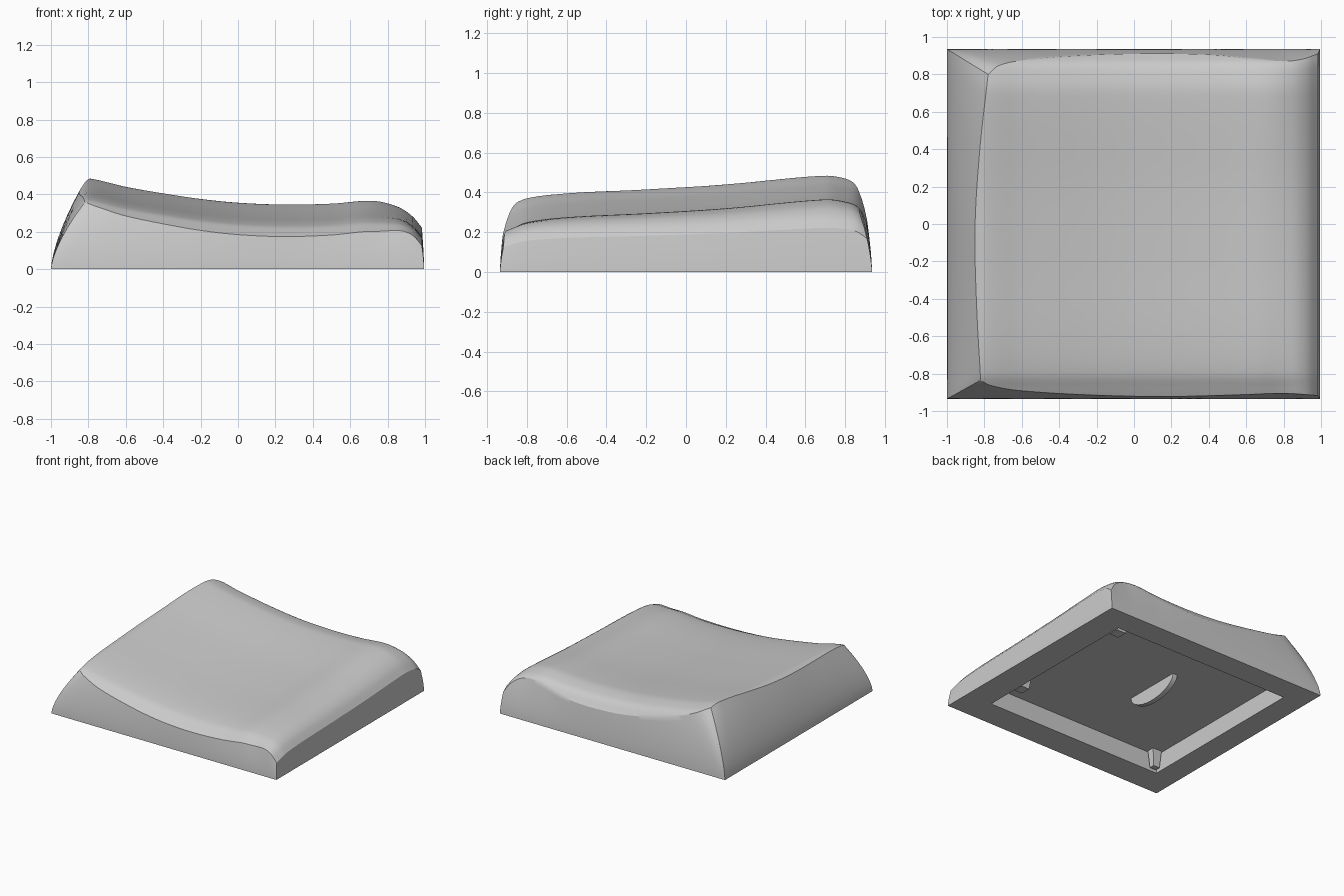
import bpy, bmesh, math
from mathutils import Vector

cube = bpy.data.objects.get("Cube")
if cube:
    bpy.data.objects.remove(cube, do_unlink=True)

grey = bpy.data.materials.new("light grey plastic")
grey.use_nodes = True
COLOUR = (0.6, 0.6, 0.6, 1)
grey.diffuse_color = COLOUR
grey.node_tree.nodes["Principled BSDF"].inputs["Base Color"].default_value = COLOUR


def lerp(a, b, t):
    return a + (b - a) * t


def smoothstep(t):
    t = min(max(t, 0), 1)
    return t * t * (3 - 2 * t)


def curve(points):
    """Smooth function through a few (position, value) points."""
    n = len(points)
    slope = []
    for i in range(n):
        a, b = points[max(i - 1, 0)], points[min(i + 1, n - 1)]
        slope.append((b[1] - a[1]) / (b[0] - a[0]))

    def value(x):
        x = min(max(x, points[0][0]), points[-1][0])
        i = 0
        while i < n - 2 and x > points[i + 1][0]:
            i += 1
        (x0, y0), (x1, y1) = points[i], points[i + 1]
        h = x1 - x0
        t = (x - x0) / h
        return (lerp(y0, y1, smoothstep(t)) + h * t * (1 - t) ** 2 * slope[i]
                - h * t * t * (1 - t) * slope[i + 1])
    return value


def finish(bm, name, angle=28):
    mesh = bpy.data.meshes.new(name)
    bmesh.ops.recalc_face_normals(bm, faces=bm.faces)
    bm.to_mesh(mesh)
    bm.free()
    mesh.materials.append(grey)
    obj = bpy.data.objects.new(name, mesh)
    bpy.context.collection.objects.link(obj)
    bpy.ops.object.select_all(action="DESELECT")
    obj.select_set(True)
    bpy.context.view_layer.objects.active = obj
    bpy.ops.object.shade_smooth_by_angle(angle=math.radians(angle))
    return obj


# Profiles of the dished top: height across, drop along, and its outline
across = curve([(-.86, .47), (-.8, .485), (-.6, .44), (-.4, .405), (-.2, .375), (0, .355),
                (.25, .345), (.5, .35), (.72, .365), (.85, .335), (.93, .285), (.985, .22)])
along = curve([(-.93, -.175), (-.88, -.15), (-.8, -.115), (-.6, -.09), (-.2, -.07), (.2, -.045),
               (.7, 0), (.8, -.012), (.86, -.035), (.91, -.095)])
front_line = curve([(-.8, -.835), (-.75, -.862), (-.6, -.89), (-.2, -.915), (.2, -.922),
                    (.6, -.912), (.8, -.905), (.98, -.917)])
back_line = curve([(-.8, .8), (-.75, .843), (-.65, .87), (-.4, .895), (0, .91), (.4, .905),
                   (.65, .882), (.8, .87), (.9, .882), (.98, .91)])
left_line = curve([(0, -.82), (.25, -.842), (.5, -.85), (.75, -.825), (1, -.78)])


def top_point(u, v):
    plan = lerp(-.8, .98, u)
    x = lerp(left_line(v), .983, u)
    y = lerp(front_line(plan), back_line(plan), v)
    ease = 1 - .43 * smoothstep((x - .72) / .26)
    return Vector((x, y, across(x) + along(y) * ease))


def rect_point(u, v, x0, x1, y0, y1, z):
    return Vector((lerp(x0, x1, u), lerp(y0, y1, v), z))


# Body: dished top, curved walls, flat rim and hollow underside
N = 64
steps = [lerp(i / N, smoothstep(i / N), .7) for i in range(N + 1)]
bm = bmesh.new()
grid = [[bm.verts.new(top_point(u, v)) for u in steps] for v in steps]
for j in range(N):
    for i in range(N):
        bm.faces.new((grid[j][i], grid[j][i + 1], grid[j + 1][i + 1], grid[j + 1][i]))

border = ([(i, 0) for i in range(N)] + [(N, j) for j in range(N)]
          + [(N - i, N) for i in range(N)] + [(0, N - j) for j in range(N)])
uv = [(steps[i], steps[j]) for i, j in border]


def bridge(upper, lower):
    for k in range(len(upper)):
        m = (k + 1) % len(upper)
        bm.faces.new((upper[k], lower[k], lower[m], upper[m]))
    return lower


loop = [grid[j][i] for i, j in border]
crest = [vert.co.copy() for vert in loop]
foot = [rect_point(u, v, -1, .995, -.935, .935, 0) for u, v in uv]
ROWS = 12
for r in range(1, ROWS + 1):
    t = 1 - r / ROWS
    ring = []
    for top, base in zip(crest, foot):
        p = base.lerp(top, t ** 1.5)
        p.z = top.z * t
        ring.append(bm.verts.new(p))
    loop = bridge(loop, ring)

DEPTH = .15
for z in (0, DEPTH):
    loop = bridge(loop, [bm.verts.new(rect_point(u, v, -.81, .77, -.71, .74, z)) for u, v in uv])
bm.faces.new(loop)
finish(bm, "cap_body")


# Half-disc fin hanging inside the hollow
bm = bmesh.new()
arc = [math.pi * i / 24 for i in range(25)]
side = bm.faces.new([bm.verts.new((-.17, .05 + .24 * math.cos(a), DEPTH - .12 * math.sin(a)))
                     for a in arc])
extruded = bmesh.ops.extrude_face_region(bm, geom=[side])["geom"]
bmesh.ops.translate(bm, vec=(.04, 0, 0),
                    verts=[g for g in extruded if isinstance(g, bmesh.types.BMVert)])
finish(bm, "underside_fin")


# Small retaining clips by the hollow's walls
def clip(name, x, y, sx, sy):
    bm = bmesh.new()
    bmesh.ops.create_cube(bm, size=1)
    for vert in bm.verts:
        taper = .7 if vert.co.z < 0 else 1
        vert.co = Vector((x + vert.co.x * sx * taper, y + vert.co.y * sy * taper,
                          DEPTH / 2 + .005 + vert.co.z * (DEPTH - .01)))
    finish(bm, name)


clip("back_left_clip", .71, .66, .12, .12)
clip("left_clip", .72, -.42, .1, .12)
clip("front_right_clip", -.76, -.67, .08, .06)
